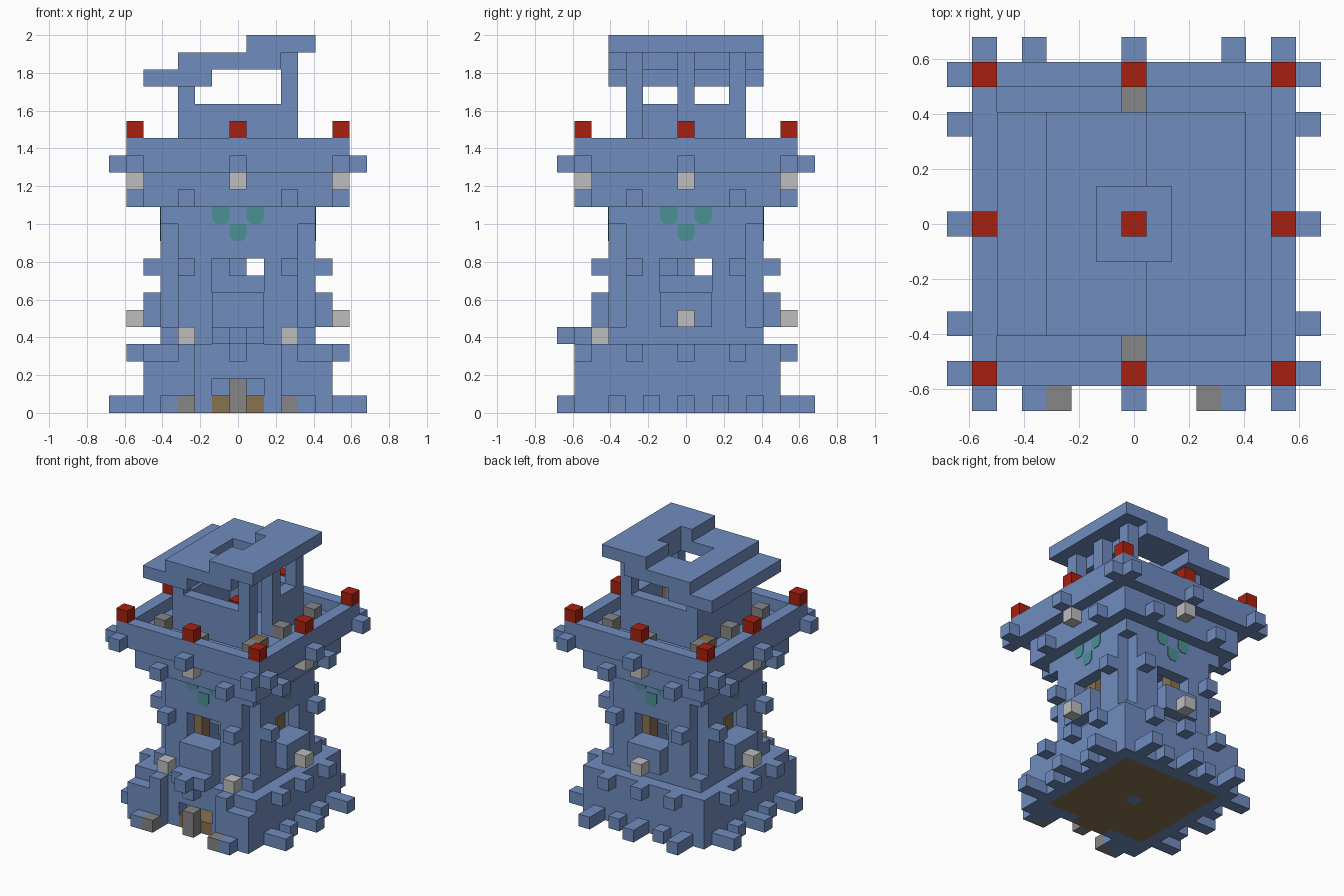
import bpy, bmesh, math
from mathutils import Matrix, Vector

if "Cube" in bpy.data.objects:
    bpy.data.objects.remove(bpy.data.objects["Cube"])

U = 1 / 11          # edge of one block
cells = {}          # block position -> (part, colour)

COLOURS = {
    "blue stone": (0.162, 0.262, 0.521),
    "red": (0.39, 0.0144, 0.0052),
    "pale grey": (0.515, 0.515, 0.515),
    "grey": (0.239, 0.239, 0.239),
    "brown": (0.25, 0.17, 0.08),
    "green": (0.069, 0.283, 0.296),
}
mats = {}
for name, rgb in COLOURS.items():
    m = bpy.data.materials.new(name)
    m.use_nodes = True
    m.diffuse_color = (*rgb, 1)
    m.node_tree.nodes["Principled BSDF"].inputs["Base Color"].default_value = (*rgb, 1)
    mats[name] = m


def span(r):
    return range(r[0], r[1] + 1) if isinstance(r, tuple) else (r,)


def fill(part, x, y, z, colour="blue stone", turns=(0,)):
    """Fill a box of blocks, repeated by quarter turns; part None carves."""
    for t in turns:
        for i in span(x):
            for j in span(y):
                for k in span(z):
                    a, b = i, j
                    for _ in range(t):
                        a, b = -b, a
                    if part:
                        cells[a, b, k] = (part, colour)
                    else:
                        cells.pop((a, b, k), None)


def square(part, r, z, colour="blue stone"):
    fill(part, (-r, r), (-r, r), z, colour)


ALL, BACK_SIDES = (0, 1, 2, 3), (1, 2, 3)

# base and ground floor
square("base", 5, (0, 3))
square(None, 4, (0, 2))
square(None, 3, 3)
square("ground_floor", 4, 0, "brown")
for s in (-1, 1):
    for n in (3, 4, 5):
        fill("front_buttress", s * n, -6, (0, 2))
    fill("front_foot", s * 4, -7, 0)
    fill("front_lamp_foot", s * 3, -7, 0, "grey")
    fill("base_foot", s * 4, (-7, -6), 0, turns=BACK_SIDES)
    fill("base_foot", s * 2, -6, 0, turns=BACK_SIDES)
    fill("base_stud", s * 3, -6, 3, turns=ALL)
fill("base_foot", 0, (-7, -6), 0, turns=BACK_SIDES)
fill("base_stud", 0, -6, 3, turns=ALL)

# doorway
fill(None, (-1, 1), -5, (0, 1))
fill("ground_floor", (-1, 1), -5, 0, "brown")
fill("door_post", 0, -6, (0, 1), "grey")

# tower shaft with notched corners and windows
square("shaft", 4, (4, 11))
square(None, 3, (4, 11))
for s in (-1, 1):
    for t in (-1, 1):
        fill(None, s * 4, t * 4, (5, 10))
        fill("corner_column", s * 3, t * 3, (4, 11))
        fill("window_post", s * 2, t * 2, (4, 11), "brown")
    fill("shaft_stud", s * 3, -5, 8, turns=ALL)
    fill("front_lamp", s * 3, -5, 4, "pale grey")
fill(None, (-1, 1), -4, (7, 8), turns=ALL)

# balconies, their lamps and the door hood
fill("balcony", (-1, 1), -5, (5, 6), turns=ALL)
fill("balcony_lamp", 0, -6, 5, "pale grey", BACK_SIDES)
fill("door_hood", (-1, 1), (-6, -5), 4)
fill("door_hood", 0, -7, 4)

# inner column and stair
fill("stair", (-1, 1), (-1, 1), 7)
fill("stair", -1, -1, 8)
fill("inner_column", 0, 0, (0, 15))

# flared platform and parapet
square("platform", 5, (12, 13))
square("platform", 6, 14)
square("parapet", 6, 15)
square(None, 5, 15)
fill("inner_column", 0, 0, 15)
for s in (-1, 1):
    fill("platform_stud", s * 3, -6, 12, turns=ALL)
    fill("parapet_stud", s * 6, -7, 14, turns=ALL)
fill("parapet_stud", 0, -7, 14, turns=ALL)
fill("platform_lamp", 0, -6, 13, "pale grey", ALL)
fill("parapet_light", (-6, -6), -6, 16, "red", ALL)
fill("parapet_light", 0, -6, 16, "red", ALL)
fill("centre_light", 0, 0, 16, "red")

# platform blocks
fill("platform_block", -4, -4, 15, "grey", ALL)
fill("platform_block", 0, -5, 15, "grey", (0, 2))
fill("platform_block", 4, 0, 15, "grey", (0, 2))
fill("platform_crate", 4, -3, 15, "brown", (0, 2))

# lookout walls, open on one side
for t in ALL:
    fill("lookout_wall", (-3, 3), -3, (15, 17), turns=(t,))
fill(None, 3, (-2, -1), (15, 17))
for j in (-3, 0, 3):
    fill("left_roof_post", 3, j, (18, 20))
    fill("right_roof_post", -3, j, 18)

# stepped roof with a square opening
fill("lower_roof", (-5, -2), (-4, 4), 19)
fill("middle_roof", (-3, 2), (-4, 4), 20)
fill("upper_roof", (1, 4), (-4, 4), 21)
fill(None, (-1, 1), (-1, 1), (20, 21))


def finish(name, bm, colour):
    me = bpy.data.meshes.new(name)
    bm.to_mesh(me)
    bm.free()
    me.materials.append(mats[colour])
    ob = bpy.data.objects.new(name, me)
    bpy.context.collection.objects.link(ob)
    return ob


# turn the exposed block sides of each part into a mesh
DIRS = [Vector(d) for d in ((1, 0, 0), (-1, 0, 0), (0, 1, 0), (0, -1, 0), (0, 0, 1), (0, 0, -1))]
for part, colour in sorted(set(cells.values())):
    bm = bmesh.new()
    for c in [c for c, v in cells.items() if v == (part, colour)]:
        centre = Vector(c) + Vector((0, 0, 0.5))
        for d in DIRS:
            if tuple(int(n) for n in Vector(c) + d) in cells:
                continue
            u = Vector((d.y, d.z, d.x))
            w = d.cross(u)
            mid = centre + d / 2
            ring = [mid + (u * a + w * b) / 2 for a, b in ((-1, -1), (1, -1), (1, 1), (-1, 1))]
            bm.faces.new([bm.verts.new(p * U) for p in ring])
    bmesh.ops.remove_doubles(bm, verts=bm.verts, dist=U / 100)
    bmesh.ops.dissolve_limit(bm, angle_limit=0.01, verts=bm.verts, edges=bm.edges)
    if bm.faces:
        finish(part, bm, colour)
    else:
        bm.free()

# green leaf-shaped plates on each face of the shaft
OUTLINE = ((-0.5, 1), (-0.5, 0.25), (-0.25, 0), (0.25, 0), (0.5, 0.25), (0.5, 1))
for t in ALL:
    bm = bmesh.new()
    for x, z in ((-1, 11), (0, 10), (1, 11)):
        face = bm.faces.new([bm.verts.new(((x + a) * U, -4.5 * U, (z + b) * U)) for a, b in OUTLINE])
        ext = bmesh.ops.extrude_face_region(bm, geom=[face])
        moved = [v for v in ext["geom"] if isinstance(v, bmesh.types.BMVert)]
        bmesh.ops.translate(bm, verts=moved, vec=(0, -0.004, 0))
    bmesh.ops.recalc_face_normals(bm, faces=bm.faces)
    bmesh.ops.rotate(bm, verts=bm.verts, matrix=Matrix.Rotation(t * math.pi / 2, 3, "Z"))
    finish("wall_emblem", bm, "green")
